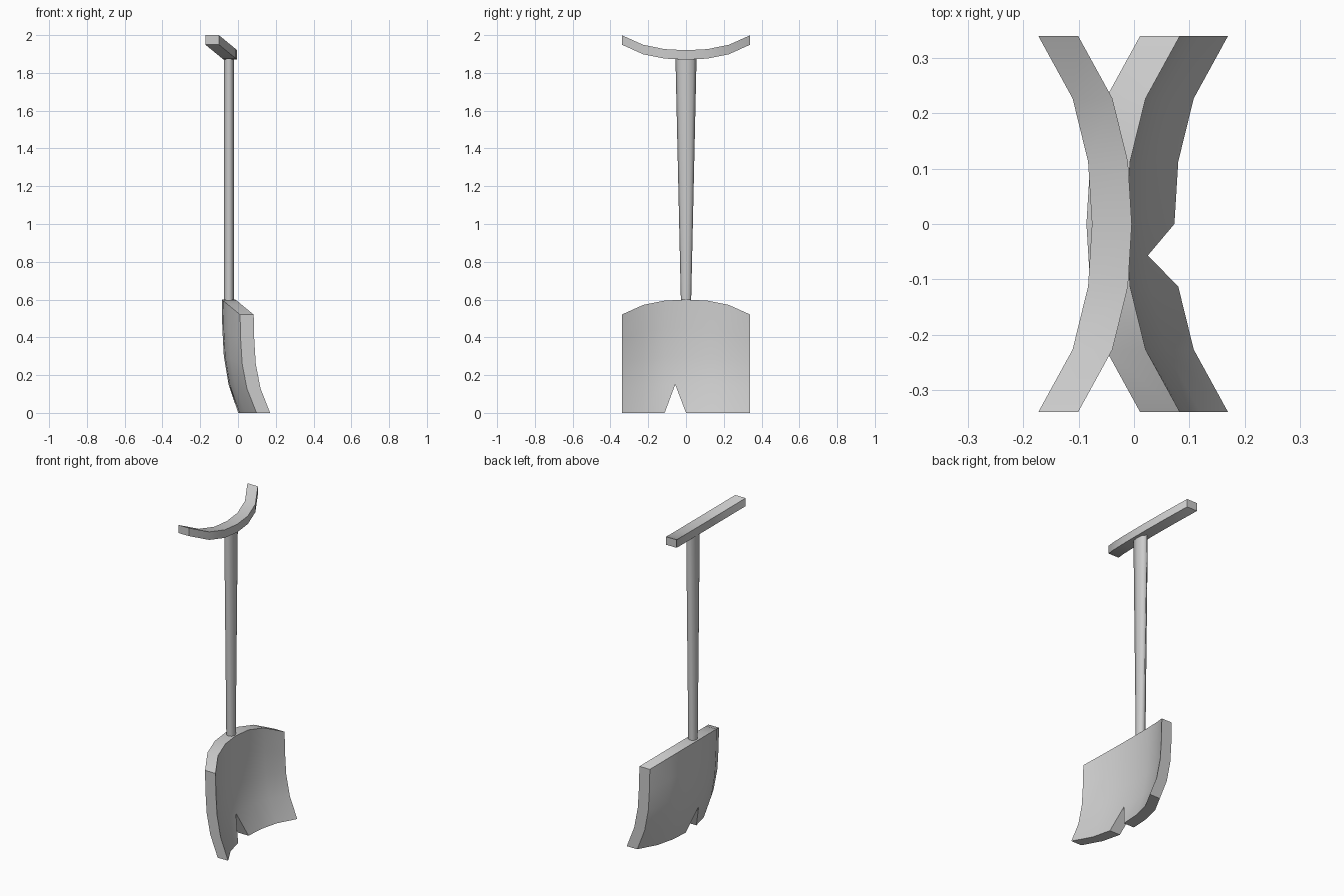
import bpy, bmesh, math

if "Cube" in bpy.data.objects:
    bpy.data.objects.remove(bpy.data.objects["Cube"])

YS = [-0.34, -0.227, -0.113, 0.0, 0.113, 0.227, 0.34]      # columns across the width
BEND = [0.097, 0.035, 0.007, 0.0, 0.007, 0.035, 0.097]     # curl of each column


def finish(bm, name, angle=30):
    bmesh.ops.recalc_face_normals(bm, faces=bm.faces)
    mesh = bpy.data.meshes.new(name)
    bm.to_mesh(mesh)
    bm.free()
    ob = bpy.data.objects.new(name, mesh)
    bpy.context.collection.objects.link(ob)
    bpy.ops.object.select_all(action='DESELECT')
    bpy.context.view_layer.objects.active = ob
    ob.select_set(True)
    bpy.ops.object.shade_smooth_by_angle(angle=math.radians(angle))
    return ob


def thicken(bm, vec):
    ret = bmesh.ops.extrude_face_region(bm, geom=bm.faces[:], use_keep_orig=True)
    verts = [v for v in ret["geom"] if isinstance(v, bmesh.types.BMVert)]
    bmesh.ops.translate(bm, verts=verts, vec=vec)


# Scoop blade: curved sheet with a V notch in the lower edge
ROW_X = [0.001, -0.050, -0.075, -0.083, -0.086]
bm = bmesh.new()
grid = [[bm.verts.new((ROW_X[r] + b, y, (0.60 - b * 0.82) * r / 4))
         for y, b in zip(YS, BEND)] for r in range(5)]
apex = bm.verts.new((ROW_X[1] + 0.003, -0.057, 0.15))
for r in range(4):
    for c in range(6):
        a, b, d, e = grid[r][c], grid[r][c + 1], grid[r + 1][c + 1], grid[r + 1][c]
        if c == 2 and r == 0:
            bm.faces.new((a, apex, e))
            bm.faces.new((b, d, apex))
        elif c == 2 and r == 1:
            bm.faces.new((a, apex, b, d, e))
        else:
            bm.faces.new((a, b, d, e))
thicken(bm, (0.072, 0, 0))
finish(bm, "scoop_blade")

# Curved grip bar, bending back and up at the ends
bm = bmesh.new()
rows = [[bm.verts.new((x - b, y, 1.87 + b * 0.82)) for x in (-0.076, -0.004)]
        for y, b in zip(YS, BEND)]
for p, q in zip(rows, rows[1:]):
    bm.faces.new((p[0], p[1], q[1], q[0]))
thicken(bm, (0, 0, 0.05))
finish(bm, "grip_bar")

# Shaft: widens sideways towards the grip
SIDES = 8
bm = bmesh.new()
rings = []
for z, ry in ((0.585, 0.027), (1.885, 0.056)):
    rings.append([bm.verts.new((-0.048 + 0.027 * math.cos(i * math.tau / SIDES),
                                ry * math.sin(i * math.tau / SIDES), z))
                  for i in range(SIDES)])
for i in range(SIDES):
    j = (i + 1) % SIDES
    bm.faces.new((rings[0][i], rings[0][j], rings[1][j], rings[1][i]))
for ring in rings:
    bm.faces.new(ring)
finish(bm, "shaft", 65)
